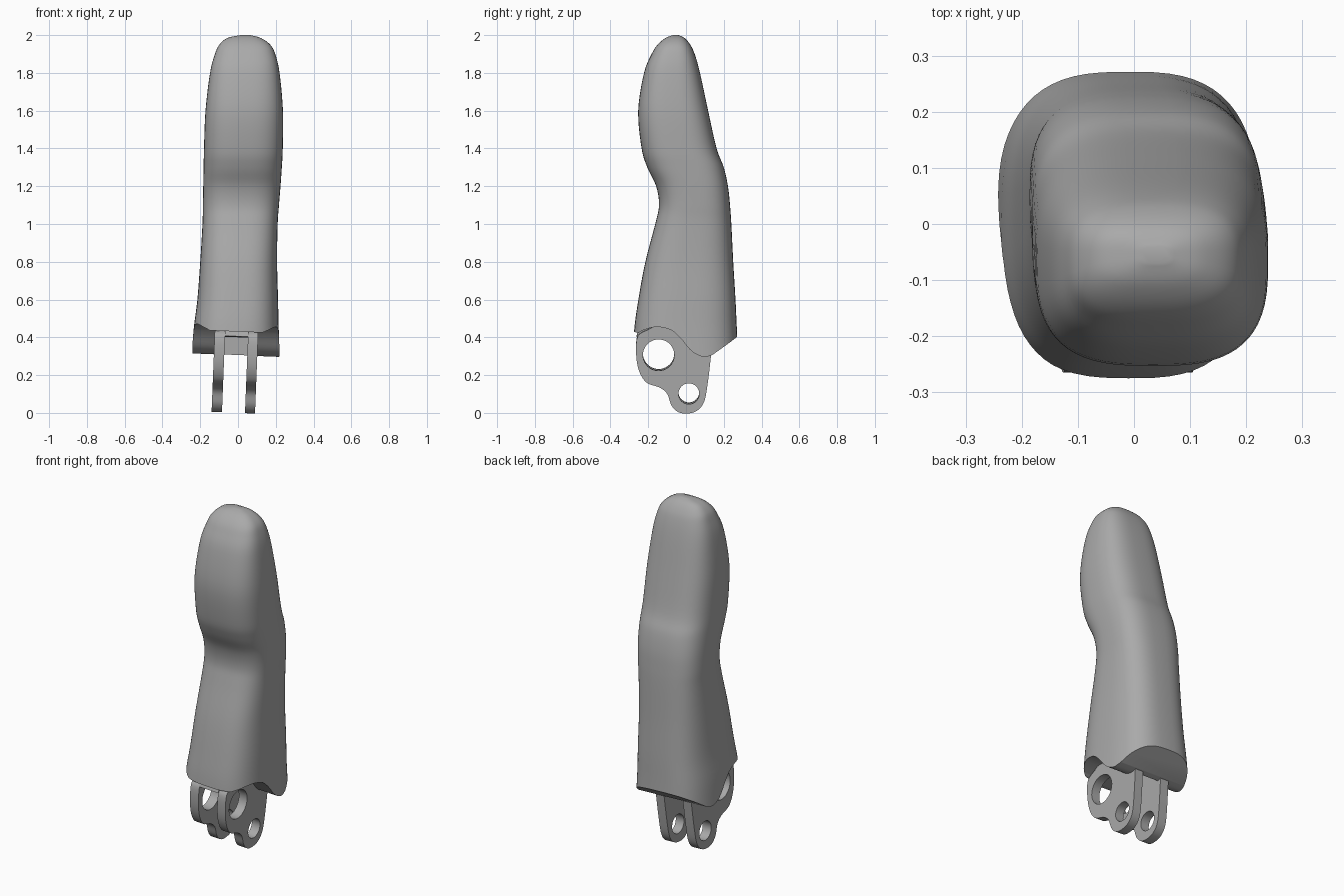
import bpy, bmesh, math
from mathutils import Matrix, Vector

if "Cube" in bpy.data.objects:
    bpy.data.objects.remove(bpy.data.objects["Cube"])

grey = bpy.data.materials.new("plain grey")
grey.use_nodes = True
COLOUR = (0.4, 0.4, 0.4, 1)
grey.diffuse_color = COLOUR
grey.node_tree.nodes["Principled BSDF"].inputs["Base Color"].default_value = COLOUR
TILT = Matrix.Rotation(0.04, 4, "Y")


def spline(points, steps, closed=False):
    """Smooth curve through the given points."""
    n = len(points)
    pick = (lambda i: points[i % n]) if closed else (lambda i: points[max(0, min(n - 1, i))])
    out = []
    for i in range(n if closed else n - 1):
        a, b, c, d = (Vector(pick(i + k)) for k in (-1, 0, 1, 2))
        for s in range(steps):
            t = s / steps
            out.append(0.5 * (2 * b + (c - a) * t + (2 * a - 5 * b + 4 * c - d) * t * t
                              + (3 * b - a - 3 * c + d) * t ** 3))
    return out if closed else out + [Vector(points[-1])]


def finish(name, bm):
    bmesh.ops.recalc_face_normals(bm, faces=bm.faces)
    mesh = bpy.data.meshes.new(name)
    bm.to_mesh(mesh)
    bm.free()
    mesh.materials.append(grey)
    obj = bpy.data.objects.new(name, mesh)
    bpy.context.collection.objects.link(obj)
    return obj


def prism(name, outline, x0, x1):
    """Side outline (y, z) extruded along x and tilted with the joint."""
    bm = bmesh.new()
    face = bm.faces.new([bm.verts.new((x0, p[0], p[1])) for p in outline])
    ext = bmesh.ops.extrude_face_region(bm, geom=[face])["geom"]
    bmesh.ops.translate(bm, vec=(x1 - x0, 0, 0),
                        verts=[v for v in ext if isinstance(v, bmesh.types.BMVert)])
    bm.transform(TILT)
    return finish(name, bm)


def circle(y, z, r, n=40):
    return [(y + r * math.cos(math.tau * i / n), z + r * math.sin(math.tau * i / n))
            for i in range(n)]


def cut(obj, cutter):
    cutter.hide_render = True
    mod = obj.modifiers.new("cut", "BOOLEAN")
    mod.operation, mod.solver, mod.object = "DIFFERENCE", "EXACT", cutter
    bpy.context.view_layer.objects.active = obj
    bpy.ops.object.modifier_apply(modifier=mod.name)
    bpy.data.objects.remove(cutter)


def smooth(obj, angle):
    bpy.ops.object.select_all(action="DESELECT")
    obj.select_set(True)
    bpy.context.view_layer.objects.active = obj
    bpy.ops.object.shade_smooth_by_angle(angle=math.radians(angle))


# Finger shell: lofted rounded sections (z, left x, right x, front y, back y)
sections = [
    (0.2, -0.25, 0.225, -0.285, 0.283), (0.43, -0.236, 0.216, -0.275, 0.27),
    (0.6, -0.215, 0.212, -0.252, 0.262), (0.8, -0.2, 0.207, -0.215, 0.25),
    (1.0, -0.188, 0.21, -0.163, 0.24), (1.1, -0.186, 0.217, -0.143, 0.233),
    (1.2, -0.184, 0.225, -0.158, 0.222), (1.3, -0.182, 0.232, -0.205, 0.2),
    (1.4, -0.18, 0.237, -0.235, 0.162), (1.6, -0.172, 0.238, -0.253, 0.117),
    (1.8, -0.148, 0.22, -0.222, 0.074), (1.9, -0.122, 0.197, -0.182, 0.046),
    (1.95, -0.098, 0.17, -0.15, 0.022), (1.985, -0.055, 0.12, -0.108, -0.008),
    (2.0, 0.015, 0.065, -0.07, -0.04),
]
SIDES = 64
bm = bmesh.new()
rings = []
for z, xl, xr, yf, yb in spline(sections, 5):
    ring = []
    for i in range(SIDES):
        a = math.tau * i / SIDES
        c, s = math.cos(a), math.sin(a)
        power = 2 / 2.9
        u = math.copysign(abs(c) ** power, c)
        v = math.copysign(abs(s) ** power, s)
        ring.append(bm.verts.new(((xl + xr) / 2 + u * (xr - xl) / 2,
                                  (yf + yb) / 2 + v * (yb - yf) / 2, z)))
    rings.append(ring)
for low, high in zip(rings, rings[1:]):
    for i in range(SIDES):
        j = (i + 1) % SIDES
        bm.faces.new((low[i], low[j], high[j], high[i]))
bm.faces.new(rings[0])
bm.faces.new(rings[-1])
shell = finish("finger_shell", bm)

# Curved underside with knuckle clearance
underside = [(-0.5, 0.43), (-0.25, 0.43)] + [tuple(p) for p in spline(
    [(-0.235, 0.44), (-0.19, 0.457), (-0.14, 0.462), (-0.08, 0.447), (-0.03, 0.405),
     (0.02, 0.345), (0.06, 0.316), (0.1, 0.305), (0.14, 0.315)], 5)]
underside += [(0.27, 0.405), (0.5, 0.56), (0.5, -0.1), (-0.5, -0.1)]
cut(shell, prism("underside_cutter", underside, -0.5, 0.5))
# Pocket between the lugs
cut(shell, prism("pocket_cutter", [(-0.1, 0.2), (0.11, 0.2), (0.11, 0.4), (-0.1, 0.4)],
                 -0.085, 0.037))
smooth(shell, 40)

# Pair of hinge lugs with two pin holes each
lug_edge = [tuple(p) for p in spline(
    [(-0.2, 0.445), (-0.255, 0.41), (-0.264, 0.32), (-0.25, 0.23), (-0.21, 0.165),
     (-0.14, 0.138), (-0.1, 0.105), (-0.078, 0.045), (-0.045, 0.01), (0.0, 0.0),
     (0.055, 0.013), (0.095, 0.06), (0.115, 0.16), (0.135, 0.33)], 5)]
lug_edge += [(0.13, 0.42), (-0.05, 0.48), (-0.14, 0.48)]
for name, x0, x1 in (("right_lug", -0.14, -0.085), ("left_lug", 0.037, 0.09)):
    lug = prism(name, lug_edge, x0, x1)
    for y, z, r in ((-0.145, 0.31, 0.083), (0.015, 0.105, 0.055)):
        cut(lug, prism("hole_cutter", circle(y, z, r), x0 - 0.1, x1 + 0.1))
    smooth(lug, 35)

# Web joining the lugs under the shell
prism("lug_web", [(-0.262, 0.405), (-0.235, 0.4), (-0.05, 0.4), (-0.05, 0.46),
                  (-0.14, 0.48), (-0.25, 0.44)], -0.086, 0.038)
